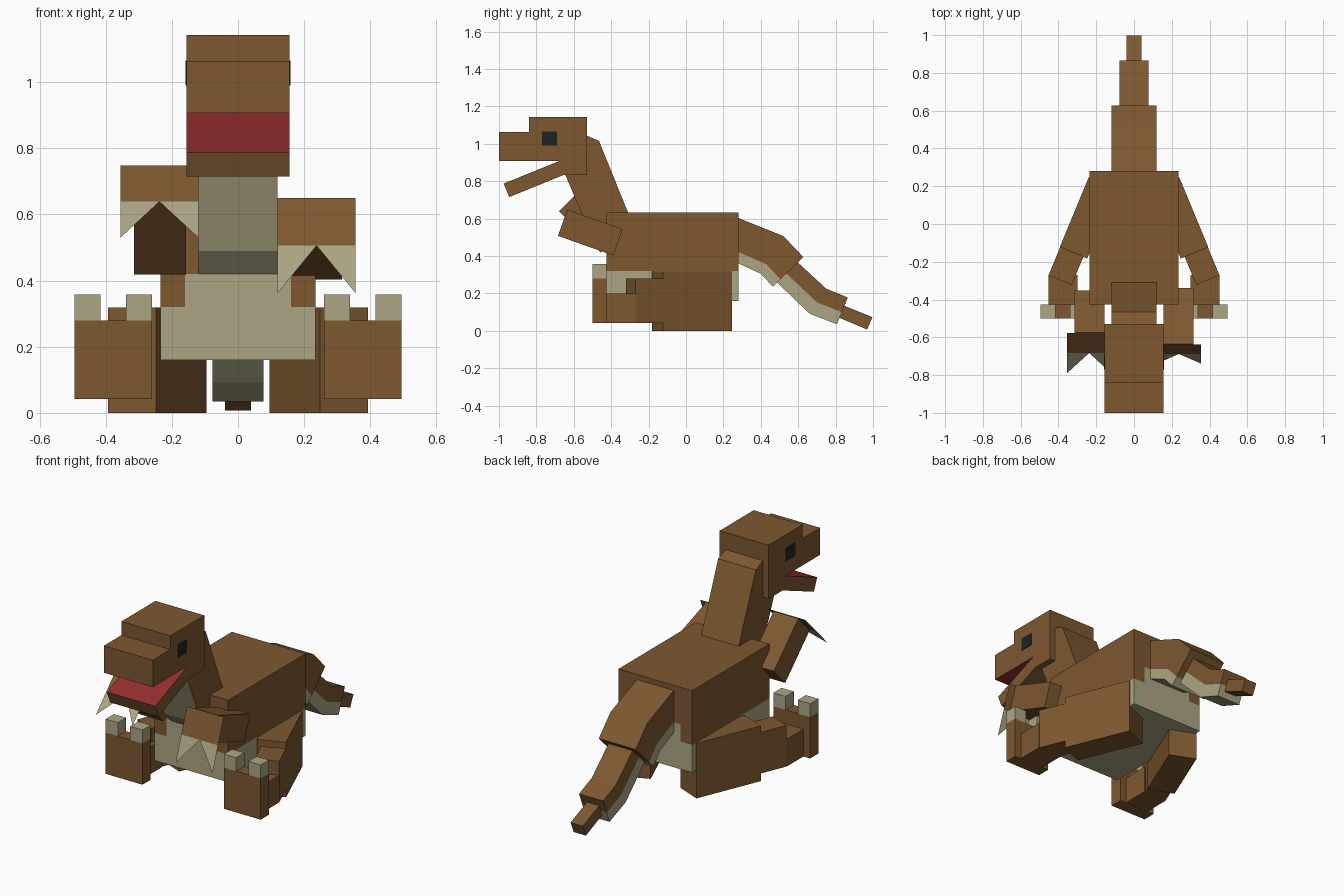
import bpy, bmesh, math
from mathutils import Vector

if "Cube" in bpy.data.objects:
    bpy.data.objects.remove(bpy.data.objects["Cube"])


def material(name, rgb):
    m = bpy.data.materials.new(name)
    m.diffuse_color = (*rgb, 1)
    m.use_nodes = True
    m.node_tree.nodes["Principled BSDF"].inputs["Base Color"].default_value = m.diffuse_color
    return m


BROWN = material("brown hide", (0.205, 0.098, 0.030))
BEIGE = material("beige belly", (0.413, 0.381, 0.231))
RED = material("red mouth", (0.305, 0.027, 0.027))
DARK = material("dark eye", (0.014, 0.016, 0.019))


def finish(name, bm, mats, rule=None, cuts=()):
    """Cut the mesh along planes, colour its faces by rule, make the object."""
    for co, no in cuts:
        geom = bm.verts[:] + bm.edges[:] + bm.faces[:]
        bmesh.ops.bisect_plane(bm, geom=geom, plane_co=co, plane_no=no)
    bm.normal_update()
    if rule:
        for f in bm.faces:
            f.material_index = int(rule(f.calc_center_median(), f.normal))
    me = bpy.data.meshes.new(name)
    bm.to_mesh(me)
    bm.free()
    for m in mats:
        me.materials.append(m)
    ob = bpy.data.objects.new(name, me)
    bpy.context.collection.objects.link(ob)
    return ob


def prism(name, pts, lo, hi, axis="x", mats=(BROWN,), rule=None, cuts=()):
    """Extrude a (y,z) outline along x, or an (x,y) outline along z."""
    def at(p, d):
        return (d, p[0], p[1]) if axis == "x" else (p[0], p[1], d)
    bm = bmesh.new()
    a = [bm.verts.new(at(p, lo)) for p in pts]
    b = [bm.verts.new(at(p, hi)) for p in pts]
    n = len(pts)
    bm.faces.new(a)
    bm.faces.new(b)
    for i in range(n):
        j = (i + 1) % n
        bm.faces.new((a[i], a[j], b[j], b[i]))
    bmesh.ops.recalc_face_normals(bm, faces=bm.faces[:])
    return finish(name, bm, mats, rule, cuts)


def box(name, x, y, z, **kw):
    pts = [(y[0], z[0]), (y[1], z[0]), (y[1], z[1]), (y[0], z[1])]
    return prism(name, pts, x[0], x[1], **kw)


# Body with beige belly, front and rear patches
def belly(c, n):
    return n.z < -0.5 or c.z < 0.32 or (abs(n.y) > 0.5 and c.z < 0.42 and abs(c.x) < 0.16)


box("body", (-0.235, 0.235), (-0.425, 0.28), (0.16, 0.633), mats=(BROWN, BEIGE), rule=belly,
    cuts=[((0, 0, 0.32), (0, 0, 1)), ((0, 0, 0.42), (0, 0, 1)),
          ((0.16, 0, 0), (1, 0, 0)), ((-0.16, 0, 0), (1, 0, 0))])

# Neck with beige throat
prism("neck", [(-0.43, 0.42), (-0.50, 0.49), (-0.69, 0.94), (-0.55, 1.052), (-0.465, 1.015),
               (-0.31, 0.633), (-0.31, 0.45)], -0.12, 0.12, mats=(BROWN, BEIGE),
      rule=lambda c, n: n.y < -0.3 and n.z < 0.2)

# Head, snout with red palate, lower jaw with red tongue side
HW = 0.156
box("head", (-HW, HW), (-0.84, -0.53), (0.907, 1.142), mats=(BROWN, RED),
    rule=lambda c, n: n.z < -0.5)
box("head_rear", (-HW, HW), (-0.66, -0.53), (0.832, 0.907))
box("snout", (-HW, HW), (-1.0, -0.84), (0.907, 1.063), mats=(BROWN, RED),
    rule=lambda c, n: n.z < -0.5)
prism("lower_jaw", [(-0.975, 0.787), (-0.945, 0.715), (-0.62, 0.847), (-0.65, 0.919)],
      -HW + 0.001, HW - 0.001, mats=(BROWN, RED), rule=lambda c, n: n.z > 0.5)
for s, side in ((1, "right"), (-1, "left")):
    box(side + "_eye", sorted((s * (HW - 0.002), s * (HW + 0.003))), (-0.77, -0.69), (0.99, 1.065),
        mats=(DARK,))

# Arms: a tilted box, with a thin notched claw sheet across its front end
for s, side, top, down in ((1, "right", (-0.635, 0.648), (-0.333, -0.943)),
                           (-1, "left", (-0.575, 0.745), (-0.70, -0.714))):
    t, d = Vector(top), Vector(down)
    back = Vector((-d.y, d.x))
    x0, x1 = sorted((s * 0.157, s * 0.315))
    prism(side + "_arm", [t, t + d * 0.149, t + d * 0.149 + back * 0.314, t + back * 0.314], x0, x1)
    bm = bmesh.new()
    vs = {}
    for k, x, l in (("tl", 0.12, 0), ("tr", 0.355, 0), ("ml", 0.12, 0.152), ("m", 0.2375, 0.152),
                    ("mr", 0.355, 0.152), ("bl", 0.12, 0.304), ("br", 0.355, 0.304)):
        p = t + d * l - back * 0.003
        vs[k] = bm.verts.new((s * x, p.x, p.y))
    for keys in (("tl", "ml", "m", "mr", "tr"), ("ml", "bl", "m"), ("m", "br", "mr")):
        f = bm.faces.new([vs[k] for k in keys])
        f.normal_update()
        if f.normal.y > 0:
            f.normal_flip()
    mid = (t + d * 0.152).y
    finish(side + "_claws", bm, (BROWN, BEIGE), lambda c, n: c.z < mid - 0.005)

# Legs: splayed thigh and shin, then foot with upright sole and two toes
ang = math.radians(22.5)
along = Vector((math.sin(ang), -math.cos(ang)))
inward = Vector((-math.cos(ang), -math.sin(ang)))
hip = Vector((0.24, 0.247))
for s, side in ((1, "right"), (-1, "left")):
    def splay(name, a, b, w0, w1, lo, hi):
        q = [hip + along * l + inward * w for l, w in ((a, w0), (b, w0), (b, w1), (a, w1))]
        prism(side + name, [(s * p.x, p.y) for p in q], lo, hi, axis="z")
    splay("_thigh", 0, 0.40, 0, 0.157, 0, 0.318)
    splay("_shin", 0.38, 0.56, 0.002, 0.135, 0.043, 0.28)

    def mbox(name, x, y, z, **kw):
        box(side + name, sorted((s * x[0], s * x[1])), y, z, **kw)
    mbox("_foot", (0.30, 0.453), (-0.43, -0.27), (0.043, 0.20))
    mbox("_sole", (0.26, 0.495), (-0.50, -0.425), (0.042, 0.28))
    mbox("_inner_toe", (0.26, 0.338), (-0.50, -0.425), (0.28, 0.358), mats=(BEIGE,))
    mbox("_outer_toe", (0.416, 0.495), (-0.50, -0.425), (0.28, 0.358), mats=(BEIGE,))


# Tail: bent sections, each a brown upper layer over a beige underside
def tail(name, upper, lower, w, share):
    mid = [Vector(u).lerp(Vector(l), 1 - share) for u, l in zip(upper, lower)]
    prism(name + "_top", upper + mid[::-1], -w, w)
    prism(name + "_underside", mid + lower[::-1], -w, w, mats=(BEIGE,))


tail("tail_base", [(0.27, 0.607), (0.52, 0.507), (0.627, 0.395)],
     [(0.27, 0.365), (0.40, 0.305), (0.465, 0.235)], 0.118, 0.25)
tail("tail_middle", [(0.56, 0.40), (0.75, 0.225), (0.865, 0.178)],
     [(0.47, 0.275), (0.66, 0.092), (0.807, 0.035)], 0.077, 0.45)
prism("tail_tip", [(0.83, 0.14), (0.997, 0.073), (0.968, 0.007), (0.80, 0.078)], -0.039, 0.039)
